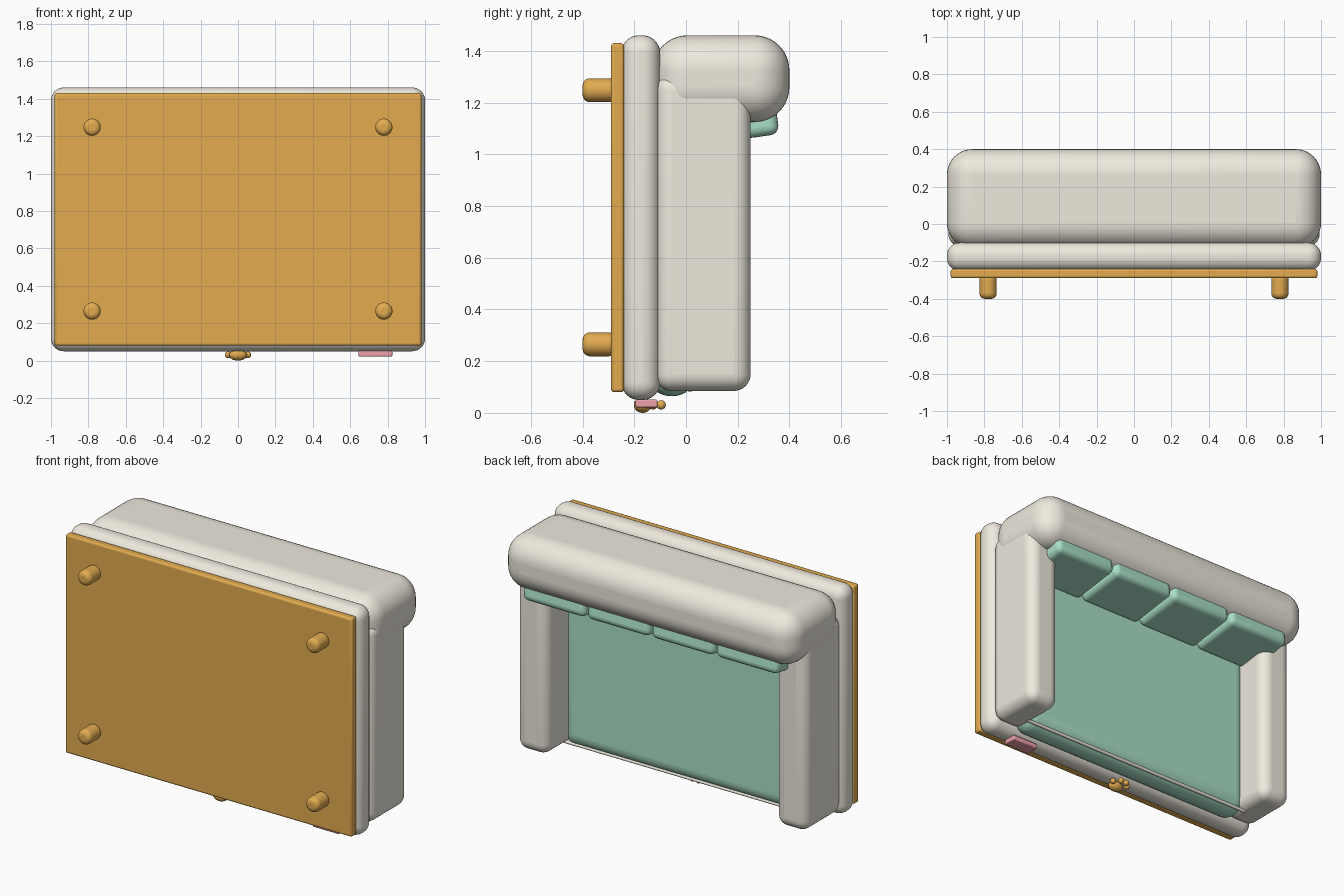
import bpy, math

if "Cube" in bpy.data.objects:
    bpy.data.objects.remove(bpy.data.objects["Cube"])


def material(name, rgb):
    m = bpy.data.materials.new(name)
    m.diffuse_color = (*rgb, 1)
    m.use_nodes = True
    m.node_tree.nodes["Principled BSDF"].inputs["Base Color"].default_value = m.diffuse_color
    return m


CREAM = material("cream_fabric", (0.86, 0.82, 0.73))
WOOD = material("orange_wood", (0.76, 0.41, 0.08))
MINT = material("mint_fabric", (0.40, 0.74, 0.58))
ROSE = material("rose_label", (0.85, 0.35, 0.40))


def finish(ob, name, mat):
    ob.name = name
    ob.data.materials.append(mat)
    bpy.ops.object.shade_smooth_by_angle(angle=math.radians(40))
    return ob


def bevel(ob, radius, segments):
    b = ob.modifiers.new("round", 'BEVEL')
    b.width = radius
    b.segments = segments
    b.limit_method = 'ANGLE'


def rounded_box(name, x, y, z, radius, mat, segments=6, tilt=0):
    """Box between the given (min, max) ranges with rounded edges."""
    bpy.ops.mesh.primitive_cube_add(
        size=1, location=[(a + b) / 2 for a, b in (x, y, z)])
    ob = bpy.context.object
    ob.scale = [b - a for a, b in (x, y, z)]
    bpy.ops.object.transform_apply(location=False, rotation=False, scale=True)
    ob.rotation_euler.x = tilt
    bevel(ob, radius, segments)
    return finish(ob, name, mat)


def ball(name, loc, size, mat):
    bpy.ops.mesh.primitive_uv_sphere_add(segments=24, ring_count=12, radius=1, location=loc)
    ob = bpy.context.object
    ob.scale = size
    return finish(ob, name, mat)


# The sofa is tipped up: underside faces -y, seat front faces -z
rounded_box("bottom_board", (-0.98, 0.98), (-0.29, -0.24), (0.08, 1.43), 0.012, WOOD, 3)
rounded_box("base", (-1, 1), (-0.25, -0.10), (0.05, 1.46), 0.068, CREAM, 8)

# Feet
for x in (-0.78, 0.78):
    for z in (0.265, 1.248):
        bpy.ops.mesh.primitive_cylinder_add(
            vertices=32, radius=0.046, depth=0.13,
            location=(x, -0.335, z), rotation=(math.pi / 2, 0, 0))
        foot = bpy.context.object
        bevel(foot, 0.028, 5)
        finish(foot, "foot", WOOD)

# Backrest and arms
rounded_box("backrest", (-1, 1), (-0.13, 0.40), (1.125, 1.46), 0.135, CREAM, 10)
for name, x in (("right_arm", (0.78, 0.992)), ("left_arm", (-0.992, -0.78))):
    rounded_box(name, x, (-0.12, 0.25), (0.085, 1.31), 0.065, CREAM, 8)

# Seat cushion with piping along its front edge
rounded_box("seat_cushion", (-0.84, 0.84), (-0.15, 0.04), (0.065, 1.22), 0.09, MINT, 8)
bpy.ops.mesh.primitive_cylinder_add(
    vertices=16, radius=0.01, depth=1.66,
    location=(0, 0.016, 0.09), rotation=(0, math.pi / 2, 0))
finish(bpy.context.object, "seat_piping", CREAM)

# Four back cushions, leaning slightly
for i in range(4):
    x = -0.66 + 0.44 * i
    rounded_box("back_cushion", (x - 0.214, x + 0.214), (0.02, 0.355), (1.055, 1.175),
                0.035, MINT, 5, math.radians(8))

# Small rounded ornament on the front edge and a plain label
ball("ornament_pad", (0, -0.168, 0.03), (0.048, 0.034, 0.03), WOOD)
for x, y in ((-0.052, -0.128), (-0.02, -0.096), (0.02, -0.096), (0.052, -0.128)):
    ball("ornament_bead", (x, y, 0.031), (0.018, 0.018, 0.018), WOOD)
rounded_box("label", (0.645, 0.825), (-0.195, -0.11), (0.021, 0.052), 0.006, ROSE, 2)
